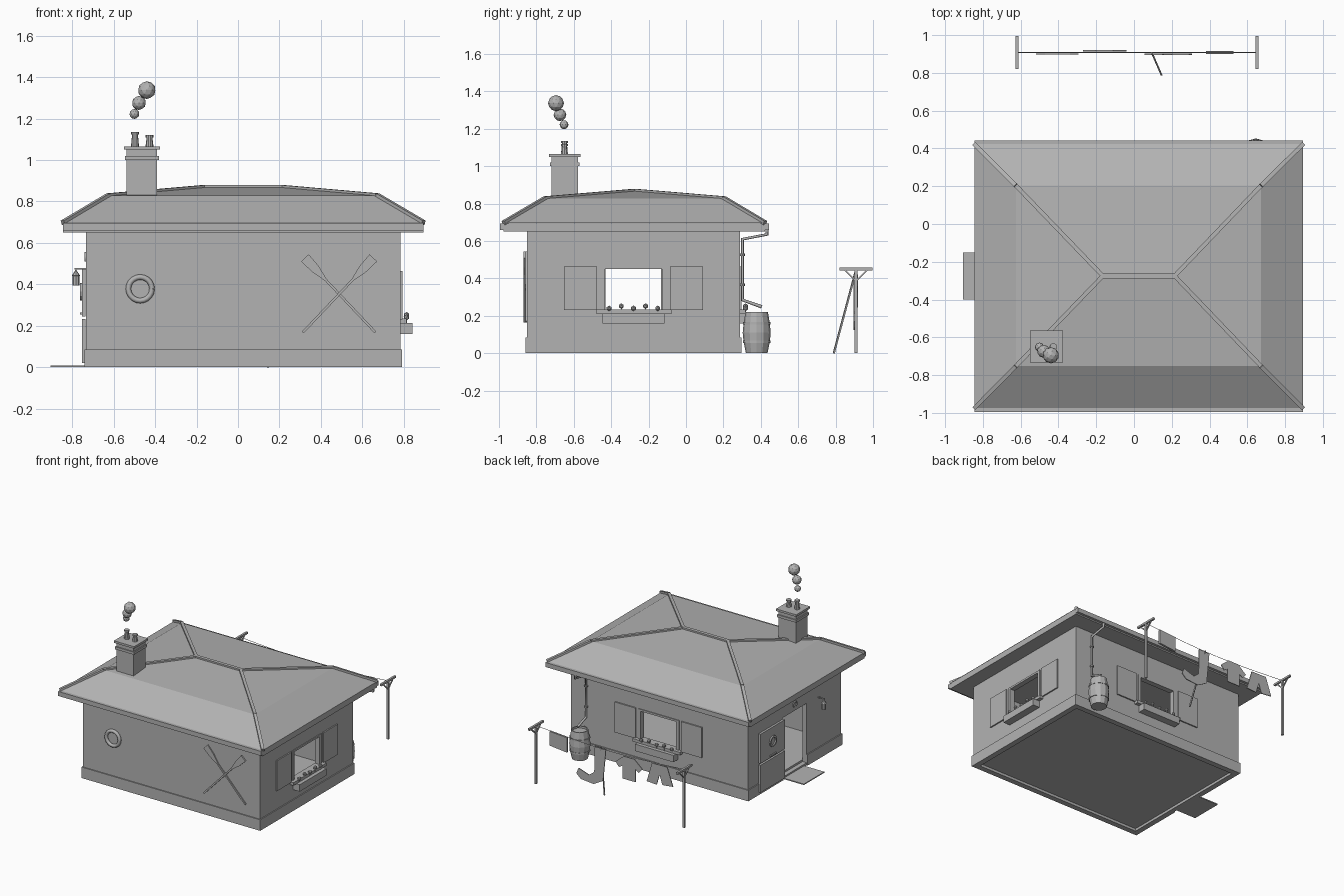
import bpy, bmesh, math
from mathutils import Vector

if "Cube" in bpy.data.objects:
    bpy.data.objects.remove(bpy.data.objects["Cube"])

grey = bpy.data.materials.new("plain grey")
grey.diffuse_color = (0.45, 0.45, 0.45, 1)
grey.use_nodes = True
grey.node_tree.nodes["Principled BSDF"].inputs["Base Color"].default_value = grey.diffuse_color


def mesh_object(name, bm):
    bmesh.ops.recalc_face_normals(bm, faces=bm.faces)
    me = bpy.data.meshes.new(name)
    bm.to_mesh(me)
    bm.free()
    ob = bpy.data.objects.new(name, me)
    me.materials.append(grey)
    bpy.context.collection.objects.link(ob)
    return ob


def box(name, x0, x1, y0, y1, z0, z1):
    bm = bmesh.new()
    bmesh.ops.create_cube(bm, size=1)
    for v in bm.verts:
        v.co = ((x0 + x1) / 2 + v.co.x * (x1 - x0), (y0 + y1) / 2 + v.co.y * (y1 - y0),
                (z0 + z1) / 2 + v.co.z * (z1 - z0))
    return mesh_object(name, bm)


def beam(name, a, b, w, h):
    """Square bar from point a to point b."""
    a, b = Vector(a), Vector(b)
    ob = box(name, -w / 2, w / 2, -h / 2, h / 2, 0, (b - a).length)
    ob.location = a
    ob.rotation_euler = (b - a).to_track_quat('Z', 'Y').to_euler()
    return ob


def lathe(name, profile, center, n=12, axis='z'):
    """Revolve (radius, height) points; closed caps come from radius 0 points."""
    bm = bmesh.new()
    rings = []
    for r, h in profile:
        ring = []
        for i in range(n):
            t = 2 * math.pi * i / n
            p = Vector((r * math.cos(t), r * math.sin(t), h))
            if axis == 'x':
                p = Vector((p.z, p.x, p.y))
            if axis == 'y':
                p = Vector((p.x, p.z, p.y))
            ring.append(bm.verts.new(p + Vector(center)))
        rings.append(ring)
    for a, b in zip(rings, rings[1:]):
        for i in range(n):
            j = (i + 1) % n
            bm.faces.new((a[i], a[j], b[j], b[i]))
    bmesh.ops.remove_doubles(bm, verts=bm.verts, dist=1e-5)
    return mesh_object(name, bm)


def plate(name, pts, y, thick, origin=(0, 0)):
    """Flat outline in the x-z plane, given a small thickness in y."""
    bm = bmesh.new()
    f = bm.faces.new([bm.verts.new((origin[0] + p[0], y, origin[1] + p[1])) for p in pts])
    ext = bmesh.ops.extrude_face_region(bm, geom=[f])
    bmesh.ops.translate(bm, vec=(0, thick, 0),
                        verts=[v for v in ext['geom'] if isinstance(v, bmesh.types.BMVert)])
    return mesh_object(name, bm)


def blob(name, c, r, sub=2):
    bm = bmesh.new()
    bmesh.ops.create_icosphere(bm, subdivisions=sub, radius=r)
    bmesh.ops.translate(bm, vec=c, verts=bm.verts)
    return mesh_object(name, bm)


def pipe(name, pts, r, res=2):
    cu = bpy.data.curves.new(name, 'CURVE')
    cu.dimensions = '3D'
    cu.bevel_depth, cu.bevel_resolution, cu.use_fill_caps = r, res, True
    sp = cu.splines.new('POLY')
    sp.points.add(len(pts) - 1)
    for p, q in zip(sp.points, pts):
        p.co = (*q, 1)
    cu.materials.append(grey)
    bpy.context.collection.objects.link(bpy.data.objects.new(name, cu))


def wall_box(name, axis, u0, u1, w0, w1, z0, z1):
    """Box along a wall: u runs along it, w across its thickness."""
    w0, w1 = sorted((w0, w1))
    if axis == 'x':
        return box(name, w0, w1, u0, u1, z0, z1)
    return box(name, u0, u1, w0, w1, z0, z1)


def holed_wall(name, axis, u0, u1, w0, w1, z0, z1, h):
    """Wall built around the opening h = (u0, u1, z0, z1)."""
    wall_box(name + "_near", axis, u0, h[0], w0, w1, z0, z1)
    wall_box(name + "_far", axis, h[1], u1, w0, w1, z0, z1)
    wall_box(name + "_top", axis, h[0], h[1], w0, w1, h[3], z1)
    if h[2] > z0:
        wall_box(name + "_bottom", axis, h[0], h[1], w0, w1, z0, h[2])


# walls, plinth and floor
X0, X1, Y0, Y1, T, H = -0.733, 0.783, -0.85, 0.288, 0.035, 0.655
box("front_wall", X0, X1, Y0, Y0 + T, 0, H)
holed_wall("back_wall", 'y', X0, X1, Y1 - T, Y1, 0, H, (-0.145, 0.205, 0.225, 0.46))
holed_wall("right_wall", 'x', Y0 + T, Y1 - T, X1 - T, X1, 0, H, (-0.455, -0.107, 0.225, 0.46))
holed_wall("left_wall", 'x', Y0 + T, Y1 - T, X0, X0 + T, 0, H, (-0.43, -0.134, 0.02, 0.48))
P = 0.008
box("front_plinth", X0 - P, X1 + P, Y0 - P, Y0, 0, 0.085)
box("back_plinth", X0 - P, X1 + P, Y1, Y1 + P, 0, 0.085)
box("right_plinth", X1, X1 + P, Y0, Y1, 0, 0.085)
box("left_plinth_front", X0 - P, X0, Y0, -0.43, 0, 0.085)
box("left_plinth_back", X0 - P, X0, -0.134, Y1, 0, 0.085)
box("floor", X0 + T, X1 - T, Y0 + T, Y1 - T, 0.02, 0.035)

# two-pitch hipped roof with fascia, gutters and ridge caps
EX0, EX1, EY0, EY1 = -0.845, 0.895, -0.975, 0.423
box("eave_fascia", EX0, EX1, EY0, EY1, 0.65, 0.695)
box("front_gutter", EX0, EX1, EY0 - 0.02, EY0, 0.66, 0.695)
box("back_gutter", EX0, EX1, EY1, EY1 + 0.02, 0.66, 0.695)


def rect(x0, x1, y0, y1, z):
    return [Vector(p) for p in ((x0, y0, z), (x1, y0, z), (x1, y1, z), (x0, y1, z))]


eave = rect(EX0, EX1, EY0, EY1, 0.697)
knee = rect(-0.625, 0.672, -0.752, 0.203, 0.828)
ridge = [Vector((-0.165, -0.275, 0.868)), Vector((0.215, -0.275, 0.868))]
bm = bmesh.new()
e, k, r = [[bm.verts.new(p) for p in pts] for pts in (eave, knee, ridge)]
bm.faces.new(e)
for i in range(4):
    j = (i + 1) % 4
    bm.faces.new((e[i], e[j], k[j], k[i]))
for f in ((k[0], k[1], r[1], r[0]), (k[1], k[2], r[1]), (k[2], k[3], r[0], r[1]), (k[3], k[0], r[0])):
    bm.faces.new(f)
mesh_object("roof", bm)
for i in range(4):
    top = ridge[1 if i in (1, 2) else 0]
    beam("lower_hip_cap", eave[i], knee[i], 0.022, 0.022)
    beam("upper_hip_cap", knee[i], top, 0.022, 0.022)
beam("ridge_cap", ridge[0], ridge[1], 0.026, 0.022)

# chimney, pots and smoke
box("chimney_stack", -0.537, -0.39, -0.72, -0.578, 0.72, 1.05)
box("chimney_band", -0.545, -0.382, -0.728, -0.57, 1.0, 1.02)
box("chimney_cap", -0.55, -0.377, -0.733, -0.563, 1.05, 1.066)
for x, z in ((-0.497, 1.135), (-0.427, 1.12)):
    lathe("chimney_pot", [(0, 1.06), (0.02, 1.06), (0.014, z - 0.012), (0.019, z - 0.012), (0.019, z), (0, z)],
          (x, -0.65, 0), 10)
for c, rad in (((-0.5, -0.652, 1.222), 0.024), ((-0.478, -0.674, 1.275), 0.034), ((-0.44, -0.695, 1.337), 0.043)):
    blob("smoke_puff", c, rad)


# windows with frame, shutters, sill and flower box
def window(axis, c, w):
    def part(name, a, b, o0, o1, z0, z1):
        wall_box(name, axis, c + a, c + b, w + o0, w + o1, z0, z1)
    for s in (-1, 1):
        a, b = sorted((s * 0.196, s * 0.372))
        part("shutter", a, b, 0, 0.01, 0.23, 0.465)
        a, b = sorted((s * 0.152, s * 0.175))
        part("window_jamb", a, b, -T, 0.006, 0.225, 0.46)
    part("window_head", -0.175, 0.175, -T, 0.006, 0.45, 0.465)
    part("sill", -0.2, 0.205, -T, 0.03, 0.212, 0.235)
    part("flower_box", -0.165, 0.165, 0, 0.058, 0.16, 0.213)
    for i in range(5):
        u, o, z = c - 0.13 + i * 0.065, w + 0.03, 0.24 + 0.012 * (i % 2)
        p = (o, u, z) if axis == 'x' else (u, o, z)
        blob("flower", p, 0.015, 1)
        beam("stem", (p[0], p[1], 0.21), p, 0.005, 0.005)


window('x', -0.281, X1)
window('y', 0.03, Y1)

# split door folded open against the left wall, step, lantern, horseshoe
box("upper_door_leaf", X0 - 0.02, X0 - 0.003, -0.134, 0.165, 0.245, 0.472)
box("lower_door_leaf", X0 - 0.02, X0 - 0.003, -0.134, 0.165, 0.02, 0.232)
lathe("door_porthole", [(0.028, 0), (0.028, -0.01), (0.042, -0.01), (0.042, 0)], (X0 - 0.02, 0.015, 0.365), 12, 'x')
beam("door_latch", (X0 - 0.025, -0.02, 0.26), (X0 - 0.025, 0.05, 0.26), 0.01, 0.01)
box("door_mat", -0.905, X0, -0.4, -0.15, 0, 0.008)
beam("lantern_bracket", (X0, -0.57, 0.475), (-0.79, -0.57, 0.475), 0.008, 0.008)
lathe("lantern", [(0, 0.395), (0.016, 0.395), (0.016, 0.44), (0.02, 0.442), (0.005, 0.465), (0, 0.475)],
      (-0.782, -0.57, 0), 8)
pipe("horseshoe", [(X0 - 0.003, -0.285 + 0.022 * math.sin(t), 0.53 - 0.022 * math.cos(t))
                   for t in [math.pi * (0.2 + 0.2 * i) for i in range(9)]], 0.005)

# lifebuoy and crossed oars on the front wall
pipe("lifebuoy", [(-0.472 + 0.057 * math.cos(i * math.pi / 10), Y0 - 0.006, 0.378 + 0.057 * math.sin(i * math.pi / 10))
                  for i in range(21)], 0.013)
half = [(0, 0.006), (0.35, 0.006), (0.42, 0.021), (0.495, 0.025)]
outline = half + [(s, -w) for s, w in reversed(half)]
for s in (-1, 1):
    d = Vector((s * 0.687, 0.726))
    n = Vector((-d.y, d.x))
    plate("oar", [d * a + n * b for a, b in outline], Y0 - 0.008 - 0.005 * (s + 1), 0.01, (0.488 - s * 0.175, 0.168))

# rain barrel and downpipe
lathe("rain_barrel", [(0, 0), (0.058, 0), (0.07, 0.06), (0.075, 0.11), (0.07, 0.16), (0.06, 0.22), (0.052, 0.22),
                      (0.052, 0.205), (0, 0.205)], (0.645, 0.378, 0), 12)
for z in (0.055, 0.155):
    lathe("barrel_hoop", [(0.068, z), (0.0735, z), (0.0735, z + 0.012), (0.068, z + 0.012)], (0.645, 0.378, 0), 12)
pipe("downpipe", [(0.645, 0.433, 0.67), (0.645, 0.433, 0.635), (0.645, 0.302, 0.61), (0.645, 0.302, 0.285),
                  (0.645, 0.405, 0.248)], 0.009)
for z in (0.36, 0.52):
    lathe("pipe_bracket", [(0, z), (0.013, z), (0.013, z + 0.012), (0, z + 0.012)], (0.645, 0.302, 0), 8)

# washing line: posts, braces, sagging line and prop
for x in (-0.62, 0.65):
    box("line_post", x - 0.008, x + 0.008, 0.9, 0.916, 0, 0.445)
    box("line_crossbar", x - 0.008, x + 0.008, 0.82, 0.996, 0.443, 0.458)
    for s in (-1, 1):
        beam("post_brace", (x, 0.908, 0.385), (x, 0.908 + s * 0.06, 0.445), 0.008, 0.008)
pipe("washing_line", [(-0.62 + 0.127 * i, 0.908, 0.45 - 0.03 * math.sin(math.pi * i / 10)) for i in range(11)], 0.002, 0)
beam("line_prop", (0.145, 0.79, 0), (0.095, 0.905, 0.43), 0.009, 0.009)

# washing: towel, long stocking, shirt and trousers
plate("towel", [(0.38, 0.43), (0.527, 0.44), (0.527, 0.33), (0.38, 0.315)], 0.9, 0.016)
plate("stocking", [(0.055, 0.42), (0.15, 0.425), (0.155, 0.22), (0.2, 0.185), (0.29, 0.215), (0.308, 0.17), (0.27, 0.135),
                   (0.16, 0.125), (0.08, 0.17)], 0.896, 0.006)
plate("shirt", [(-0.2, 0.42), (-0.11, 0.42), (-0.04, 0.36), (-0.07, 0.325), (-0.1, 0.345), (-0.1, 0.245), (-0.21, 0.245),
                (-0.21, 0.345), (-0.24, 0.325), (-0.27, 0.36)], 0.914, 0.006)
plate("trousers", [(-0.47, 0.425), (-0.34, 0.422), (-0.295, 0.27), (-0.38, 0.265), (-0.405, 0.35), (-0.43, 0.275),
                   (-0.52, 0.285)], 0.897, 0.006)
